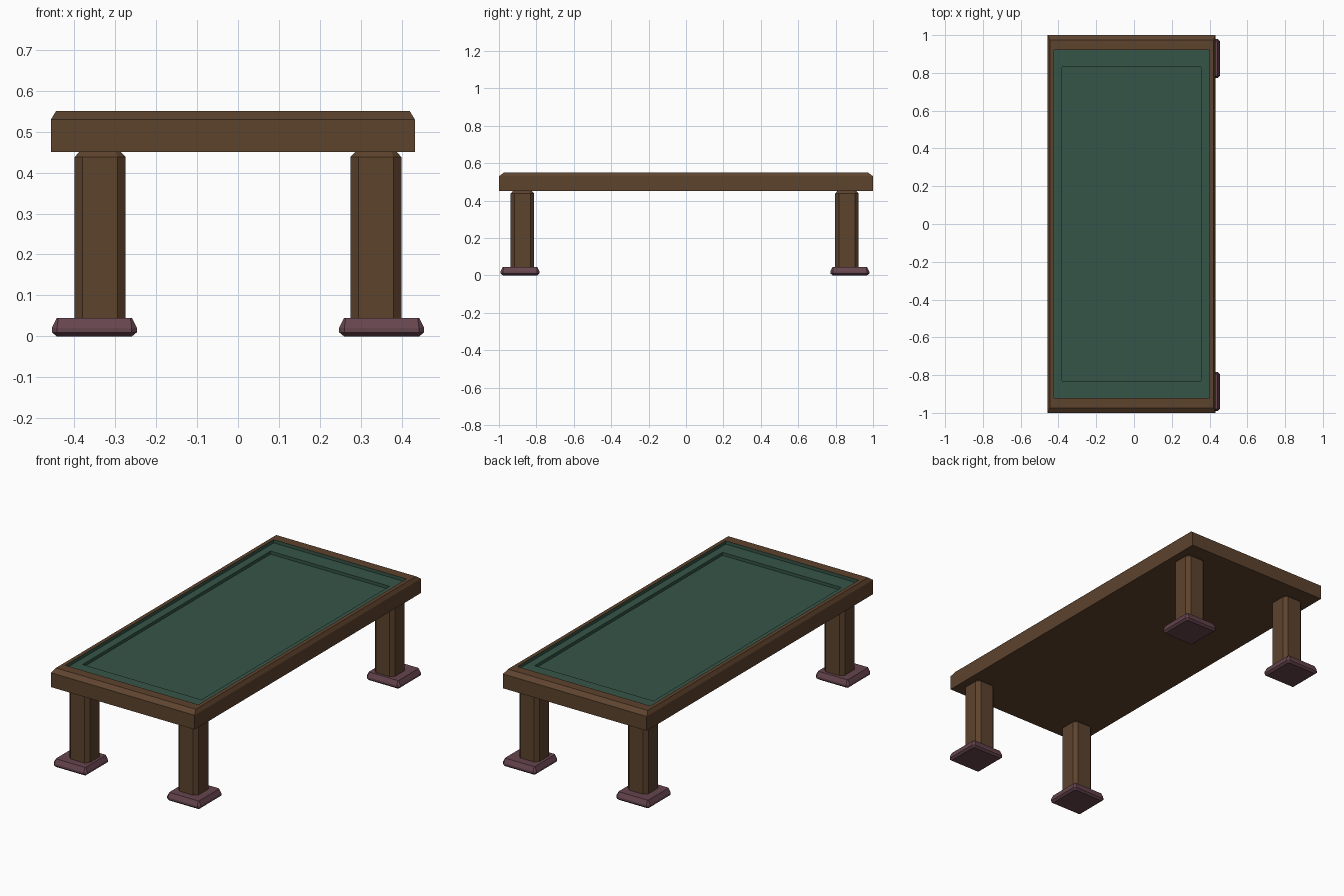
import bpy, bmesh

if "Cube" in bpy.data.objects:
    bpy.data.objects.remove(bpy.data.objects["Cube"])


def material(name, color):
    m = bpy.data.materials.new(name)
    m.diffuse_color = (*color, 1)
    m.use_nodes = True
    m.node_tree.nodes["Principled BSDF"].inputs["Base Color"].default_value = m.diffuse_color
    return m


wood = material("wood", (0.11, 0.056, 0.027))
green = material("green_inlay", (0.036, 0.09, 0.065))
plum = material("foot_plum", (0.13, 0.058, 0.075))


def outline(hx, hy, c):
    """Counter-clockwise rectangle, corners chamfered by c."""
    if c == 0:
        return [(-hx, -hy), (hx, -hy), (hx, hy), (-hx, hy)]
    return [(-hx + c, -hy), (hx - c, -hy), (hx, -hy + c), (hx, hy - c),
            (hx - c, hy), (-hx + c, hy), (-hx, hy - c), (-hx, -hy + c)]


def loft(name, center, rings, mat, bottom=True, top=True):
    """Stack of rings (half x, half y, chamfer, z) joined by flat faces."""
    bm = bmesh.new()
    loops = [[bm.verts.new((center[0] + x, center[1] + y, z))
              for x, y in outline(hx, hy, c)] for hx, hy, c, z in rings]
    for a, b in zip(loops, loops[1:]):
        n = len(a)
        for i in range(n):
            j = (i + 1) % n
            bm.faces.new((a[i], a[j], b[j], b[i]))
    if bottom:
        bm.faces.new(loops[0][::-1])
    if top:
        bm.faces.new(loops[-1])
    me = bpy.data.meshes.new(name)
    bm.to_mesh(me)
    bm.free()
    me.materials.append(mat)
    ob = bpy.data.objects.new(name, me)
    bpy.context.collection.objects.link(ob)
    return ob


# Table top: wooden slab with bevelled rim
TOP = (-0.0125, 0)
loft("table_frame", TOP, [
    (0.4445, 1.0, 0, 0.45),
    (0.4445, 1.0, 0, 0.53),
    (0.4325, 0.973, 0, 0.55),
    (0.411, 0.92, 0, 0.55)], wood, top=False)

# Green inlay, stepping down twice inside the rim
loft("green_inlay", TOP, [
    (0.411, 0.92, 0, 0.55),
    (0.411, 0.92, 0, 0.532),
    (0.3675, 0.83, 0, 0.532),
    (0.3675, 0.83, 0, 0.515)], green, bottom=False)

# Legs with chamfered edges, standing on bevelled feet
for side, sx in (("left", -1), ("right", 1)):
    for end, leg_y, foot_y in (("front", -0.875, -0.887), ("back", 0.86, 0.876)):
        loft(f"{end}_{side}_leg", (sx * 0.337, leg_y), [
            (0.0625, 0.0625, 0.02, 0.04),
            (0.0625, 0.0625, 0.02, 0.438),
            (0.05, 0.05, 0.012, 0.451)], wood)
        loft(f"{end}_{side}_foot", (sx * 0.351, foot_y), [
            (0.092, 0.092, 0.004, 0.0),
            (0.104, 0.104, 0.013, 0.01),
            (0.104, 0.104, 0.013, 0.021),
            (0.092, 0.092, 0.004, 0.045)], plum)
